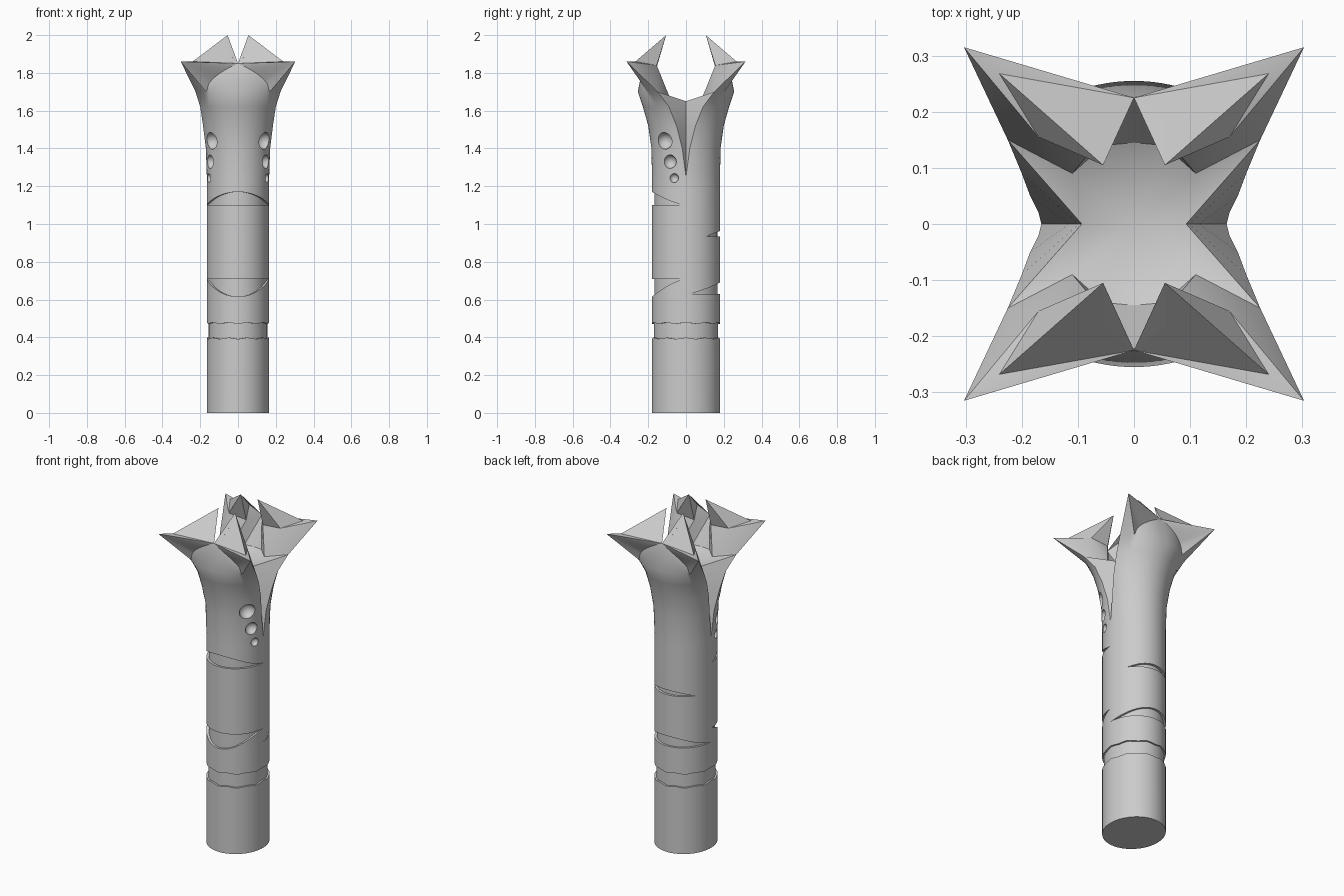
import bpy, bmesh, math
from mathutils import Vector

if "Cube" in bpy.data.objects:
    bpy.data.objects.remove(bpy.data.objects["Cube"])

N = 64          # columns around the shaft
Q = N // 4      # columns per quarter
A, B = 0.165, 0.18   # half widths of the oval shaft

bm = bmesh.new()


def face(pts):
    """Add a face, skipping repeated points."""
    clean = []
    for p in pts:
        p = Vector(p)
        if all((p - c).length > 1e-5 for c in clean):
            clean.append(p)
    if len(clean) > 2:
        bm.faces.new([bm.verts.new(p) for p in clean])


# --- shaft: oval rings, with carved grooves made from stepped rings ---
def front(s):
    return max(0.0, -s)


def back(s):
    return max(0.0, s)


def high_back(s):
    return max(0.0, (s - 0.6) / 0.4)


def wave(t):
    u = (t / math.tau * 10) % 1.0
    return 0.016 * abs(u - 0.5) - 0.004


# each groove: lower edge, upper edge, depth as functions of angle
grooves = [
    (lambda t, s: 0.395 + wave(t), lambda t, s: 0.475 + wave(t), lambda s: 0.010),
    (lambda t, s: 0.63 - 0.03 * front(s),
     lambda t, s: 0.63 - 0.03 * front(s) + 0.06 * back(s) ** 1.5,
     lambda s: 0.013 * min(1, 3 * back(s))),
    (lambda t, s: 0.71 - 0.095 * front(s) ** 1.5, lambda t, s: 0.71,
     lambda s: 0.013 * min(1, 3 * front(s))),
    (lambda t, s: 0.935, lambda t, s: 0.935 + 0.028 * high_back(s),
     lambda s: 0.014 * min(1, 3 * high_back(s))),
    (lambda t, s: 1.10, lambda t, s: 1.10 + 0.07 * front(s) ** 1.5,
     lambda s: 0.013 * min(1, 3 * front(s))),
]


def column(i):
    t = math.tau * (i % N) / N
    c, s = math.cos(t), math.sin(t)
    s = 0.0 if abs(s) < 1e-9 else s

    def at(z, d=0.0):
        return Vector(((A - d) * c, (B - d) * s, z))
    pts = [at(0)]
    for lo, hi, dep in grooves:
        z0, z1, d = lo(t, s), hi(t, s), dep(s)
        pts += [at(z0), at(z0, d), at(z1, d), at(z1)]
    return pts + [at(1.21)]


cols = [column(i) for i in range(N)]
for i in range(N):
    a, b = cols[i], cols[(i + 1) % N]
    for j in range(len(a) - 1):
        face([a[j], b[j], b[j + 1], a[j + 1]])
face([c[0] for c in reversed(cols)])

# --- crown: one quarter, mirrored four ways ---
# flaring rows: height, lip x, lip y, half depth
flare = [(1.21, A, 0, B), (1.25, A, 0, B), (1.40, 0.170, 0.02, 0.183),
         (1.52, 0.185, 0.05, 0.20), (1.62, 0.20, 0.09, 0.228),
         (1.70, 0.225, 0.15, 0.255)]
rows = []
for z, lx, ly, b in flare:
    f0 = math.asin(ly / b)
    a = lx / math.cos(f0)
    row = []
    for k in range(Q + 1):
        f = f0 + (math.pi / 2 - f0) * k / Q
        row.append((a * math.cos(f), b * math.sin(f), z))
    rows.append(row)

# arched top edge of the shell
K0 = 5
xu = rows[-1][K0][0]
arch = []
for k, (x, y, z) in enumerate(rows[-1]):
    u = max(0.0, 1 - x / xu) if k > K0 else 0.0
    arch.append((x, y - 0.03 * u, z + 0.15 * math.sqrt(u)))
rows.append(arch)

peak = arch[-1]
tip = (0.303, 0.315, 1.86)          # outer corner point
ledge = (0.24, 0.268, 1.86)         # outer end of the prong
prong = (0.055, 0.105, 2.0)         # upper point
rim = (0.17, 0.155, 1.84)
low_rim = (0.11, 0.09, 1.68)
valley_top = (0.093, 0, 1.65)
notch = (0.055, 0.185, 1.91)
neck = (0.055, 0.155, 1.83)
foot = (0.055, 0.14, 1.69)
foot_mid = (0, 0.145, 1.69)
floor = (0, 0, 1.61)

quarter = []
for r0, r1 in zip(rows, rows[1:]):
    for k in range(Q):
        quarter.append([r0[k], r0[k + 1], r1[k + 1], r1[k]])
for k in range(Q):                   # flat flare below the corner points
    quarter.append([arch[k], arch[k + 1], tip])

# side grooves
valley = []
for z, *_ in flare[1:]:
    z = min(z, 1.65)
    valley.append((A + (valley_top[0] - A) * (z - 1.25) / 0.4, 0, z))
for j in range(len(valley) - 1):
    quarter.append([valley[j], rows[j + 1][0], rows[j + 2][0], valley[j + 1]])
lip = rows[5][0]
quarter += [[valley_top, low_rim, lip], [low_rim, rim, lip], [rim, tip, lip]]
# top ledges, prong, inner walls, bowl
quarter += [[tip, peak, ledge], [tip, ledge, rim],
            [prong, notch, peak], [prong, peak, ledge], [prong, rim, ledge],
            [prong, neck, notch], [prong, rim, neck],
            [neck, rim, low_rim], [neck, low_rim, foot],
            [peak, notch, neck], [peak, neck, foot], [peak, foot, foot_mid],
            [floor, valley_top, low_rim], [floor, low_rim, foot],
            [floor, foot, foot_mid]]
for sx in (1, -1):
    for sy in (1, -1):
        for pts in quarter:
            face([(x * sx, y * sy, z) for x, y, z in pts])

bmesh.ops.remove_doubles(bm, verts=bm.verts, dist=1e-4)
bmesh.ops.recalc_face_normals(bm, faces=bm.faces)
mesh = bpy.data.meshes.new("carved_handle")
bm.to_mesh(mesh)
bm.free()
handle = bpy.data.objects.new("carved_handle", mesh)
bpy.context.collection.objects.link(handle)

grey = bpy.data.materials.new("plain grey")
grey.diffuse_color = (0.6, 0.6, 0.6, 1)
grey.use_nodes = True
grey.node_tree.nodes["Principled BSDF"].inputs["Base Color"].default_value = grey.diffuse_color
mesh.materials.append(grey)

# --- round dimples on both sides ---
for side in (1, -1):
    for x, y, z, r in ((0.141, -0.113, 1.44, 0.045),
                       (0.149, -0.085, 1.33, 0.036),
                       (0.155, -0.063, 1.243, 0.024)):
        bpy.ops.mesh.primitive_uv_sphere_add(segments=24, ring_count=12, radius=r,
                                             location=(side * x, y, z))
        cutter = bpy.context.object
        cutter.name = "dimple_cutter"
        cutter.hide_render = True
        cutter.data.materials.append(grey)
        mod = handle.modifiers.new("dimple", 'BOOLEAN')
        mod.operation = 'DIFFERENCE'
        mod.solver = 'EXACT'
        mod.object = cutter
        bpy.context.view_layer.objects.active = handle
        bpy.ops.object.modifier_apply(modifier=mod.name)
        bpy.data.objects.remove(cutter, do_unlink=True)

bpy.ops.object.select_all(action='DESELECT')
handle.select_set(True)
bpy.context.view_layer.objects.active = handle
bpy.ops.object.shade_smooth_by_angle(angle=math.radians(30))
